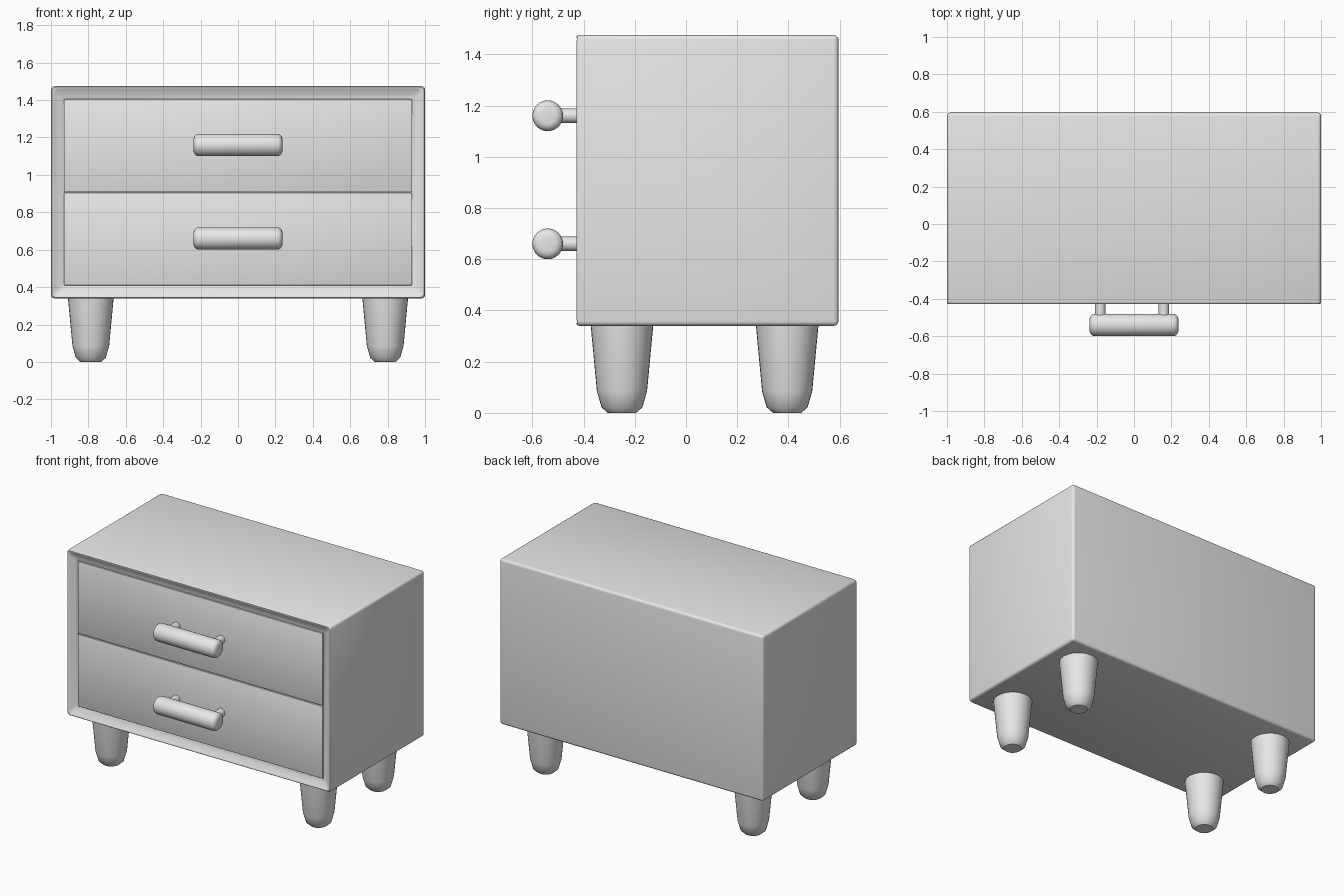
import bpy, bmesh, math
from mathutils import Matrix, Vector

cube = bpy.data.objects.get("Cube")
if cube:
    bpy.data.objects.remove(cube, do_unlink=True)

GREY = (0.8, 0.8, 0.8, 1.0)
grey = bpy.data.materials.new("light_grey")
grey.use_nodes = True
grey.diffuse_color = GREY
grey.node_tree.nodes["Principled BSDF"].inputs["Base Color"].default_value = GREY


def finish(bm, name, bevel=0, segments=4):
    """Turn a bmesh into a smooth-shaded object with rounded edges."""
    bmesh.ops.recalc_face_normals(bm, faces=bm.faces)
    mesh = bpy.data.meshes.new(name)
    bm.to_mesh(mesh)
    bm.free()
    mesh.materials.append(grey)
    obj = bpy.data.objects.new(name, mesh)
    bpy.context.collection.objects.link(obj)
    bpy.ops.object.select_all(action='DESELECT')
    obj.select_set(True)
    bpy.context.view_layer.objects.active = obj
    if bevel:
        mod = obj.modifiers.new("rounding", 'BEVEL')
        mod.width, mod.segments = bevel, segments
        mod.limit_method = 'ANGLE'
        mod.angle_limit = math.radians(40)
        bpy.ops.object.modifier_apply(modifier=mod.name)
    bpy.ops.object.shade_smooth_by_angle(angle=math.radians(35))
    return obj


def box(low, high):
    bm = bmesh.new()
    low, high = Vector(low), Vector(high)
    bmesh.ops.create_cube(bm, size=1, matrix=Matrix.Translation((low + high) / 2)
                          @ Matrix.Diagonal((high - low).to_4d()))
    return bm


def rod(name, centre, radius, length, axis, bevel=0, sides=32):
    bm = bmesh.new()
    turn = Matrix.Rotation(math.pi / 2, 4, axis)
    bmesh.ops.create_cone(bm, cap_ends=True, segments=sides, radius1=radius,
                          radius2=radius, depth=length,
                          matrix=Matrix.Translation(centre) @ turn)
    return finish(bm, name, bevel)


# Cabinet with a recessed front
FRONT, BACK, BOTTOM, TOP, FRAME, RECESS = -0.435, 0.595, 0.34, 1.475, 0.07, 0.035
bm = box((-1, FRONT, BOTTOM), (1, BACK, TOP))
front = min(bm.faces, key=lambda f: f.calc_center_median().y)
bmesh.ops.inset_region(bm, faces=[front], thickness=FRAME)
bmesh.ops.translate(bm, verts=front.verts, vec=(0, RECESS, 0))
finish(bm, "cabinet", 0.018)

# Drawers, each with a bar handle on two posts
SEAM = 0.908
for label, low, high, z in (("lower", BOTTOM + FRAME, SEAM - 0.003, 0.66),
                            ("upper", SEAM + 0.003, TOP - FRAME, 1.16)):
    panel = box((-0.93, FRONT + 0.025, low), (0.93, FRONT + 0.06, high))
    finish(panel, label + "_drawer", 0.003, 2)
    rod(label + "_handle", (0, -0.54, z), 0.06, 0.476, 'Y', 0.03)
    for side, x in (("right", -0.18), ("left", 0.16)):
        rod(f"{label}_{side}_post", (x, -0.46, z), 0.028, 0.14, 'X')

# Tapered feet, lathed from a radius and height profile
PROFILE = [(0.055, 0), (0.08, 0.022), (0.098, 0.085), (0.123, 0.35)]
SIDES = 32
for end, y in (("front", -0.25), ("back", 0.395)):
    for side, x in (("right", -0.787), ("left", 0.787)):
        bm = bmesh.new()
        rings = [[bm.verts.new((x + r * math.cos(math.tau * i / SIDES),
                                y + r * math.sin(math.tau * i / SIDES), z))
                  for i in range(SIDES)] for r, z in PROFILE]
        for a, b in zip(rings, rings[1:]):
            for i in range(SIDES):
                j = (i + 1) % SIDES
                bm.faces.new((a[i], a[j], b[j], b[i]))
        bm.faces.new(rings[0][::-1])
        bm.faces.new(rings[-1])
        finish(bm, f"{end}_{side}_leg")
